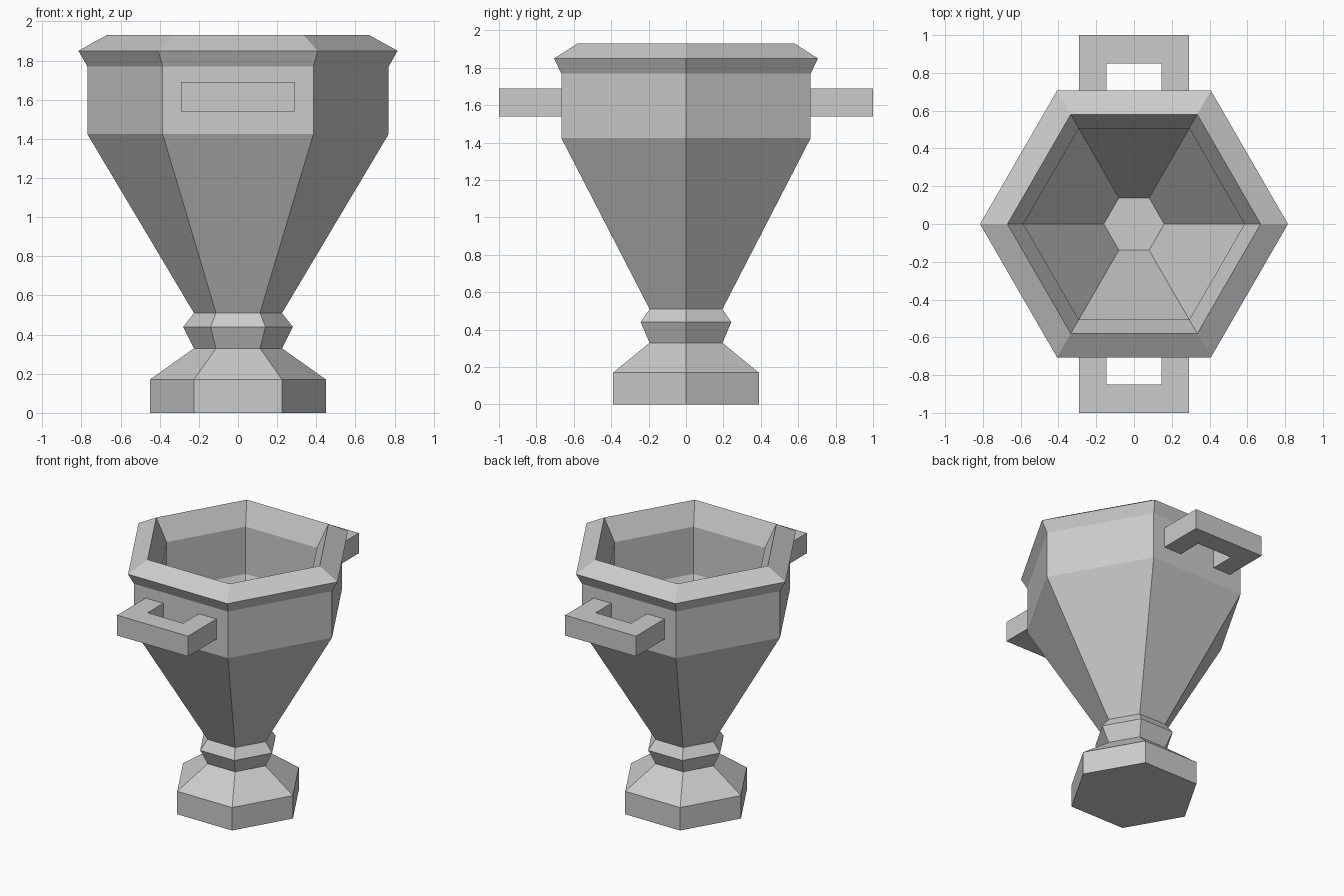
import bpy
import bmesh
from math import cos, sin, pi

cube = bpy.data.objects.get("Cube")
if cube:
    bpy.data.objects.remove(cube)

grey = bpy.data.materials.new("plain_grey")
colour = (0.6, 0.6, 0.6, 1)
grey.diffuse_color = colour
grey.use_nodes = True
grey.node_tree.nodes["Principled BSDF"].inputs["Base Color"].default_value = colour


def finish(name, bm):
    bmesh.ops.recalc_face_normals(bm, faces=bm.faces)
    mesh = bpy.data.meshes.new(name)
    bm.to_mesh(mesh)
    bm.free()
    mesh.materials.append(grey)
    obj = bpy.data.objects.new(name, mesh)
    bpy.context.collection.objects.link(obj)
    return obj


def hex_lathe(name, profile, sides=6):
    """Sweep (radius, height) points round z, capping both ends."""
    bm = bmesh.new()
    rings = [[bm.verts.new((r * cos(2 * pi * i / sides), r * sin(2 * pi * i / sides), z))
              for i in range(sides)] for r, z in profile]
    for low, high in zip(rings, rings[1:]):
        for i in range(sides):
            j = (i + 1) % sides
            bm.faces.new((low[i], low[j], high[j], high[i]))
    bm.faces.new(rings[0])
    bm.faces.new(rings[-1])
    return finish(name, bm)


def handle(name, side):
    """Square U-shaped loop on the front (-1) or back (1) wall."""
    half, hole, wall, inner, tip = 0.29, 0.145, 0.66, 0.85, 1.0
    outline = [(-half, wall), (-half, tip), (half, tip), (half, wall),
               (hole, wall), (hole, inner), (-hole, inner), (-hole, wall)]
    bm = bmesh.new()
    face = bm.faces.new([bm.verts.new((x, y * side, 1.54)) for x, y in outline])
    top = bmesh.ops.extrude_face_region(bm, geom=[face])["geom"]
    moved = [v for v in top if isinstance(v, bmesh.types.BMVert)]
    bmesh.ops.translate(bm, verts=moved, vec=(0, 0, 0.15))
    return finish(name, bm)


# Foot, stem knot, bowl, flared rim and hollow inside in one closed profile
foot = [(0.45, 0), (0.45, 0.17), (0.225, 0.33)]
knot = [(0.28, 0.44), (0.225, 0.51)]
bowl = [(0.77, 1.425), (0.77, 1.77)]
rim = [(0.815, 1.85), (0.67, 1.93)]
hollow = [(0.585, 1.77), (0.585, 1.42), (0.16, 0.65)]
hex_lathe("cup_body", foot + knot + bowl + rim + hollow)

handle("front_handle", -1)
handle("back_handle", 1)
